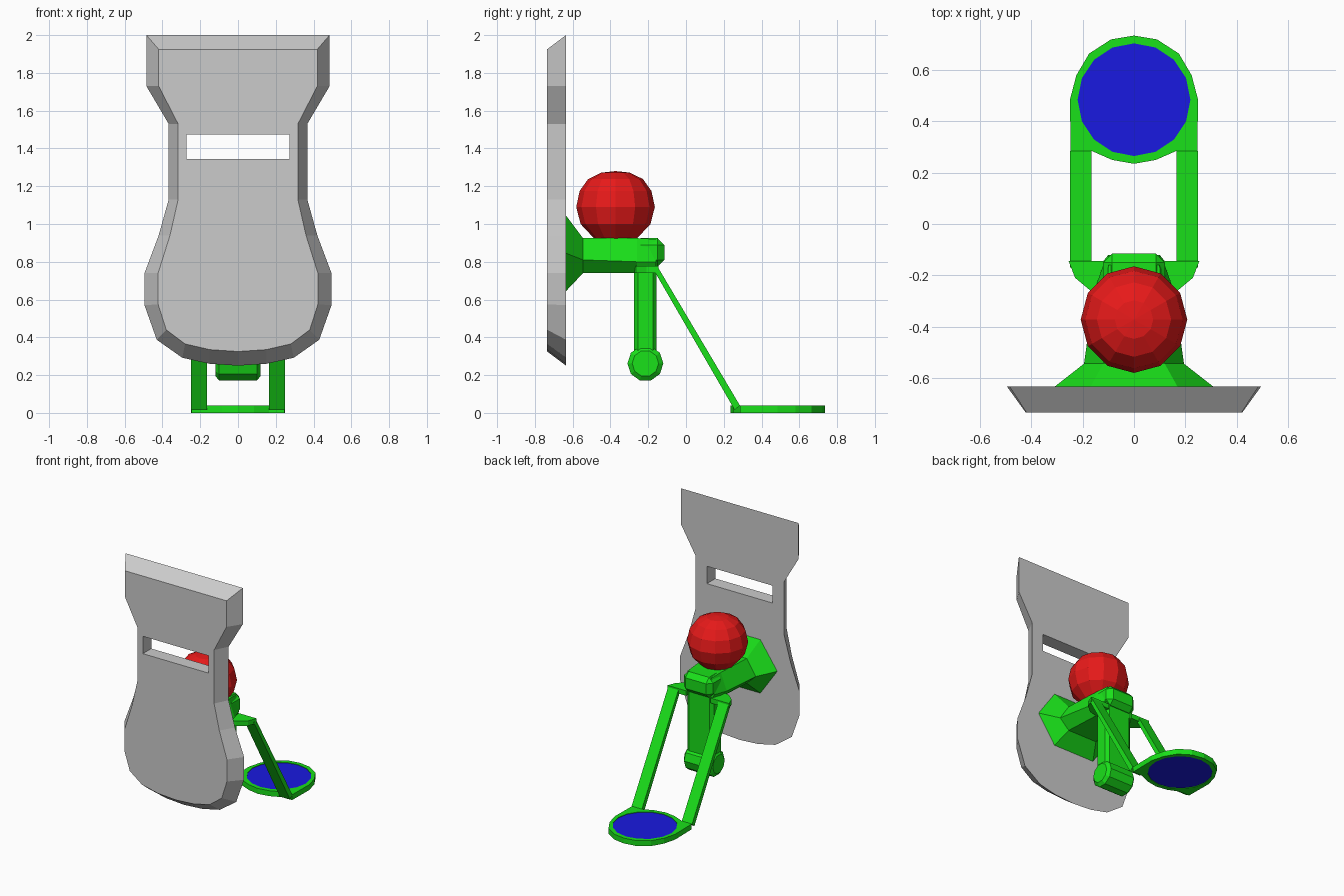
import bpy, bmesh
from math import sin, cos, pi

if "Cube" in bpy.data.objects:
    bpy.data.objects.remove(bpy.data.objects["Cube"])


def material(name, rgb):
    m = bpy.data.materials.new(name)
    m.diffuse_color = (*rgb, 1)
    m.use_nodes = True
    m.node_tree.nodes["Principled BSDF"].inputs["Base Color"].default_value = m.diffuse_color
    return m


GREEN = material("green", (0.01, 0.75, 0.01))
RED = material("red", (0.8, 0.01, 0.01))
BLUE = material("blue", (0.01, 0.01, 0.75))


def loft(name, rings, mat=None, closed=False):
    """Skin a series of equal-length rings; cap the ends, or join last to first."""
    bm = bmesh.new()
    vs = [[bm.verts.new(p) for p in r] for r in rings]
    n = len(rings[0])
    pairs = list(zip(vs, vs[1:])) + ([(vs[-1], vs[0])] if closed else [])
    for a, b in pairs:
        for i in range(n):
            j = (i + 1) % n
            bm.faces.new((a[i], a[j], b[j], b[i]))
    if not closed:
        bm.faces.new(vs[0])
        bm.faces.new(vs[-1])
    bmesh.ops.recalc_face_normals(bm, faces=bm.faces)
    me = bpy.data.meshes.new(name)
    bm.to_mesh(me)
    bm.free()
    ob = bpy.data.objects.new(name, me)
    bpy.context.collection.objects.link(ob)
    if mat:
        me.materials.append(mat)
    return ob


def box(name, x0, x1, y0, y1, z0, z1, mat=None):
    sq = [(x0, y0), (x1, y0), (x1, y1), (x0, y1)]
    return loft(name, [[(x, y, z) for x, y in sq] for z in (z0, z1)], mat)


def mirrored(half):
    """Complete a right-half outline whose last point lies on the centre line."""
    return half + [(-x, z) for x, z in reversed(half) if x > 0]


def circle(r, n):
    return [(r * cos(2 * pi * i / n), r * sin(2 * pi * i / n)) for i in range(n)]


# Face plate with a bevelled rim
front = [(0.42, 1.925), (0.42, 1.73), (0.317, 1.53), (0.317, 1.13), (0.36, 0.94),
         (0.423, 0.74), (0.423, 0.575), (0.38, 0.44), (0.28, 0.365), (0.15, 0.335), (0, 0.325)]
back = [(0.485, 2.0), (0.485, 1.73), (0.367, 1.53), (0.367, 1.13), (0.42, 0.94),
        (0.495, 0.74), (0.495, 0.57), (0.43, 0.387), (0.295, 0.292), (0.15, 0.26), (0, 0.25)]
plate = loft("face_plate", [[(x, y, z) for x, z in mirrored(h)]
                            for y, h in ((-0.735, front), (-0.635, back))])

# Viewing slot cut through the plate
cutter = box("slot_cutter", -0.272, 0.272, -0.9, -0.5, 1.345, 1.475)
cutter.hide_render = True
mod = plate.modifiers.new("slot", 'BOOLEAN')
mod.operation = 'DIFFERENCE'
mod.solver = 'EXACT'
mod.object = cutter
bpy.context.view_layer.objects.active = plate
bpy.ops.object.modifier_apply(modifier="slot")
bpy.data.objects.remove(cutter)


# Arm with a flared foot, hexagonal section: y, side width, top width, low/mid/high z
def hexagon(y, w, t, lo, mid, hi):
    return [(w, y, mid), (t, y, hi), (-t, y, hi), (-w, y, mid), (-t, y, lo), (t, y, lo)]


loft("arm", [hexagon(-0.635, 0.31, 0.17, 0.645, 0.845, 1.045),
             hexagon(-0.545, 0.195, 0.12, 0.74, 0.81, 0.925),
             hexagon(-0.26, 0.155, 0.105, 0.74, 0.80, 0.925),
             hexagon(-0.16, 0.12, 0.10, 0.745, 0.80, 0.92)], GREEN)

# Chamfered head at the end of the arm
head = box("arm_head", -0.12, 0.12, -0.275, -0.115, 0.775, 0.925, GREEN)
bev = head.modifiers.new("chamfer", 'BEVEL')
bev.width = 0.035
bev.segments = 1

# Grip post, an upright with chamfered corners
post = [(0.11, -0.255), (0.11, -0.175), (0.085, -0.155), (-0.085, -0.155),
        (-0.11, -0.175), (-0.11, -0.255), (-0.085, -0.275), (0.085, -0.275)]
loft("post", [[(x, y, z) for x, y in post] for z in (0.28, 0.78)], GREEN)

# Cross bar at the foot of the post
loft("foot_bar", [[(x, -0.215 + a, 0.262 + b) for a, b in circle(r, 10)]
                  for x, r in ((-0.12, 0.07), (-0.1, 0.095), (0.1, 0.095), (0.12, 0.07))], GREEN)

# Wings and sloping straps on both sides
wing = [(0.1, -0.275), (0.17, -0.26), (0.23, -0.21), (0.255, -0.145), (0.1, -0.145)]
strap = [(-0.145, 0.765), (-0.17, 0.755), (0.258, 0.015), (0.285, 0.04)]
for side, s in (("left", -1), ("right", 1)):
    loft("wing_" + side, [[(s * x, y, z) for x, y in wing] for z in (0.74, 0.777)], GREEN)
    loft("strap_" + side, [[(s * x, y, z) for y, z in strap] for x in (0.165, 0.25)], GREEN)

# Pad frame: 16-sided ring with squared corners where the straps join
CY = 0.485
half = [(0, 0.25), (0.09, 0.235), (0.175, 0.18), (0.225, 0.095), (0.25, 0),
        (0.247, -0.2), (0.165, -0.2), (0.085, -0.235), (0, -0.25)]
outer = half + [(-x, y) for x, y in reversed(half[1:-1])]
inner = [(y, x) for x, y in circle(0.22, 16)]
loft("pad_frame", [[(x, CY + y, z) for x, y in o]
                   for o, z in ((outer, 0), (outer, 0.04), (inner, 0.04), (inner, 0))],
     GREEN, closed=True)
loft("pad", [[(x, CY + y, z) for x, y in inner] for z in (0.004, 0.036)], BLUE)

# Ball with a flattened underside
profile = [(0.11, 0.92), (0.185, 1.0), (0.208, 1.09), (0.19, 1.175),
           (0.145, 1.238), (0.075, 1.272), (0.002, 1.28)]
loft("ball", [[(x, -0.373 + y, z) for x, y in circle(r, 12)] for r, z in profile], RED)
